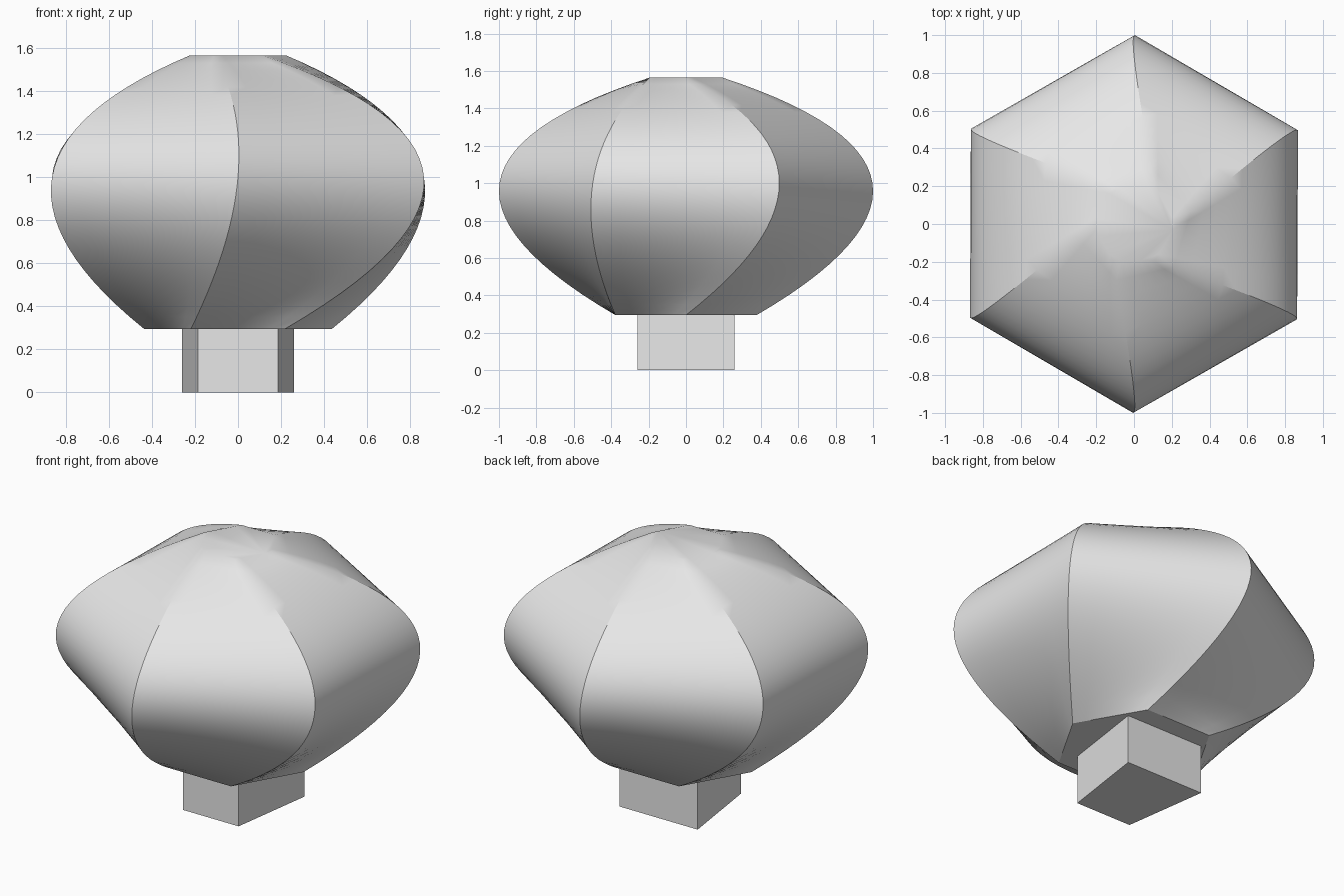
import bpy, bmesh, math
from mathutils import Vector

if "Cube" in bpy.data.objects:
    bpy.data.objects.remove(bpy.data.objects["Cube"], do_unlink=True)

grey = bpy.data.materials.new("plain grey")
grey.use_nodes = True
grey.diffuse_color = (0.8, 0.8, 0.8, 1)
grey.node_tree.nodes["Principled BSDF"].inputs["Base Color"].default_value = (0.8, 0.8, 0.8, 1)


def hexagon(radius, turn, z):
    """Corners of a level hexagon, first corner at the given angle."""
    angles = [math.radians(turn + 60 * i) for i in range(6)]
    return [Vector((radius * math.cos(a), radius * math.sin(a), z)) for a in angles]


def subdivide_ring(corners, cuts):
    """Split each straight side of a ring into equal pieces."""
    n = len(corners)
    return [corners[i].lerp(corners[(i + 1) % n], k / cuts)
            for i in range(n) for k in range(cuts)]


def quadratic(a, b, c, u):
    """Parabola through a at 0, b at one half and c at 1."""
    bend = 2 * (a + c - 2 * b)
    return a + (c - a - bend) * u + bend * u * u


def loft(name, rings):
    """Skin a stack of rings and cap both ends."""
    bm = bmesh.new()
    layers = [[bm.verts.new(p) for p in ring] for ring in rings]
    n = len(layers[0])
    for low, high in zip(layers, layers[1:]):
        for i in range(n):
            j = (i + 1) % n
            bm.faces.new((low[i], low[j], high[j], high[i]))
    bm.faces.new(layers[0][::-1])
    bm.faces.new(layers[-1])
    bmesh.ops.recalc_face_normals(bm, faces=bm.faces)
    mesh = bpy.data.meshes.new(name)
    bm.to_mesh(mesh)
    bm.free()
    mesh.materials.append(grey)
    obj = bpy.data.objects.new(name, mesh)
    bpy.context.collection.objects.link(obj)
    return obj


# Twisted hexagonal body, swept through three level hexagons
base = hexagon(0.437, 0, 0.295)
middle = hexagon(0.997, 30, 1.0)
crown = hexagon(0.222, 0, 1.565)
STEPS = 28
rings = []
for s in range(STEPS + 1):
    corners = [quadratic(a, b, c, s / STEPS) for a, b, c in zip(base, middle, crown)]
    rings.append(subdivide_ring(corners, 6))
body = loft("twisted_body", rings)
bpy.ops.object.select_all(action="DESELECT")
body.select_set(True)
bpy.context.view_layer.objects.active = body
bpy.ops.object.shade_smooth_by_angle(angle=math.radians(30))

# Short stem, narrower at the front than at the back
outline = [(-0.186, -0.26), (0.186, -0.26), (0.26, 0.26), (-0.26, 0.26)]
loft("stem", [[Vector((x, y, z)) for x, y in outline] for z in (0, 0.295)])
